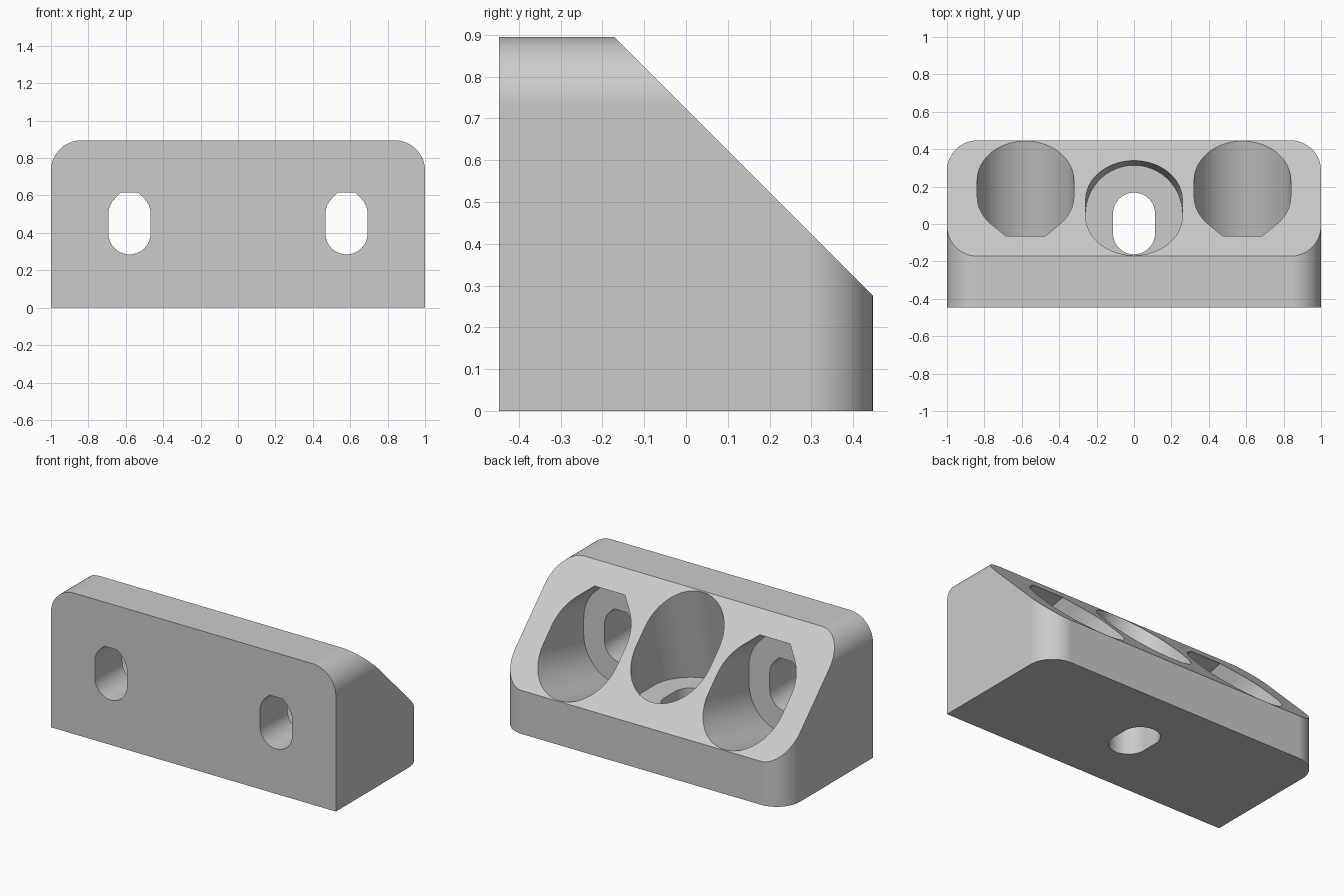
import bpy, bmesh
from math import sin, cos, pi, tan

if "Cube" in bpy.data.objects:
    bpy.data.objects.remove(bpy.data.objects["Cube"], do_unlink=True)

HALF = 0.447          # half depth of the block
HEIGHT = 0.895
FILLET = 0.163
SLOPE_SUM = 0.723     # the sloped face lies on y + z = SLOPE_SUM
SEAT = 0.275          # wall thickness under the screw heads
LOW, HIGH = 0.3975, 0.5025   # end centres of the slots
HOLE_R, BORE_R = 0.1125, 0.2585
LEAN = 0.228          # sideways drift of the bores per unit of depth

grey = bpy.data.materials.new("light grey")
grey.use_nodes = True
grey.diffuse_color = (0.6, 0.6, 0.6, 1)
grey.node_tree.nodes["Principled BSDF"].inputs["Base Color"].default_value = (0.6, 0.6, 0.6, 1)


def make_object(name, bm):
    bmesh.ops.recalc_face_normals(bm, faces=bm.faces)
    mesh = bpy.data.meshes.new(name)
    bm.to_mesh(mesh)
    bm.free()
    mesh.materials.append(grey)
    obj = bpy.data.objects.new(name, mesh)
    bpy.context.collection.objects.link(obj)
    return obj


def prism(name, start, end):
    """Solid between two matching rings of points."""
    bm = bmesh.new()
    a = [bm.verts.new(p) for p in start]
    b = [bm.verts.new(p) for p in end]
    bm.faces.new(a)
    bm.faces.new(b)
    for i in range(len(a)):
        j = (i + 1) % len(a)
        bm.faces.new((a[i], a[j], b[j], b[i]))
    return make_object(name, bm)


def slot_outline(r, flat_top, n=32):
    """Slot with a round bottom and a round or chamfered top."""
    pts = [(r * cos(pi + pi * i / n), LOW + r * sin(pi + pi * i / n)) for i in range(n + 1)]
    for i in range(n + 1):
        a = pi * i / n
        if not flat_top or sin(a) <= sin(pi / 4) + 1e-6:
            pts.append((r * cos(a), HIGH + r * sin(a)))
        elif i == n // 2:
            k = r * tan(pi / 8)
            pts += [(k, HIGH + r), (-k, HIGH + r)]
    return pts


def slot_cutter(name, x, r, d0, d1, lean, upright):
    """Slot running back from the front face, or up from the base if upright."""
    def ring(d):
        out = []
        for px, t in slot_outline(r, not upright):
            t += lean * (d - d0)
            out.append((x + px, t - HALF, d) if upright else (x + px, d - HALF, t))
        return out
    return prism(name, ring(d0), ring(d1))


def cut(obj, cutter):
    cutter.hide_render = True
    mod = obj.modifiers.new("cut", "BOOLEAN")
    mod.operation = "DIFFERENCE"
    mod.solver = "EXACT"
    mod.object = cutter
    bpy.context.view_layer.objects.active = obj
    bpy.ops.object.modifier_apply(modifier=mod.name)
    bpy.data.objects.remove(cutter, do_unlink=True)


# Block with rounded top ends and rounded back corners
bm = bmesh.new()
bmesh.ops.create_cube(bm, size=1)
for v in bm.verts:
    v.co = (v.co.x * 2, v.co.y * 2 * HALF, (v.co.z + 0.5) * HEIGHT)
rounded = []
for e in bm.edges:
    mid = (e.verts[0].co + e.verts[1].co) / 2
    top_end = abs(mid.x) > 0.9 and mid.z > HEIGHT - 0.01
    back_corner = abs(mid.x) > 0.9 and mid.y > HALF - 0.01
    if (top_end and abs(mid.y) < 0.01) or (back_corner and abs(mid.z - HEIGHT / 2) < 0.01):
        rounded.append(e)
bmesh.ops.bevel(bm, geom=rounded, offset=FILLET, segments=16, profile=0.5, affect="EDGES")
block = make_object("corner_bracket", bm)

# Sloped face
wedge = [(-0.7, SLOPE_SUM + 0.7), (1, SLOPE_SUM - 1), (1.5, 1.5)]
cut(block, prism("slope_cutter", [(-1.2, y, z) for y, z in wedge], [(1.2, y, z) for y, z in wedge]))

# Leaning head bores and through slots: two from the front, one from the base
for x, upright in ((-0.58, False), (0.58, False), (0, True)):
    cut(block, slot_cutter("bore_cutter", x, BORE_R, SEAT, 1.2, LEAN, upright))
    cut(block, slot_cutter("slot_cutter", x, HOLE_R, -0.1, SEAT + 0.05, 0, upright))

# Smooth curved walls, crisp edges
bpy.ops.object.select_all(action="DESELECT")
block.select_set(True)
bpy.context.view_layer.objects.active = block
bpy.ops.object.shade_smooth_by_angle(angle=0.42)
weighted = block.modifiers.new("weighted_normals", "WEIGHTED_NORMAL")
weighted.keep_sharp = True
